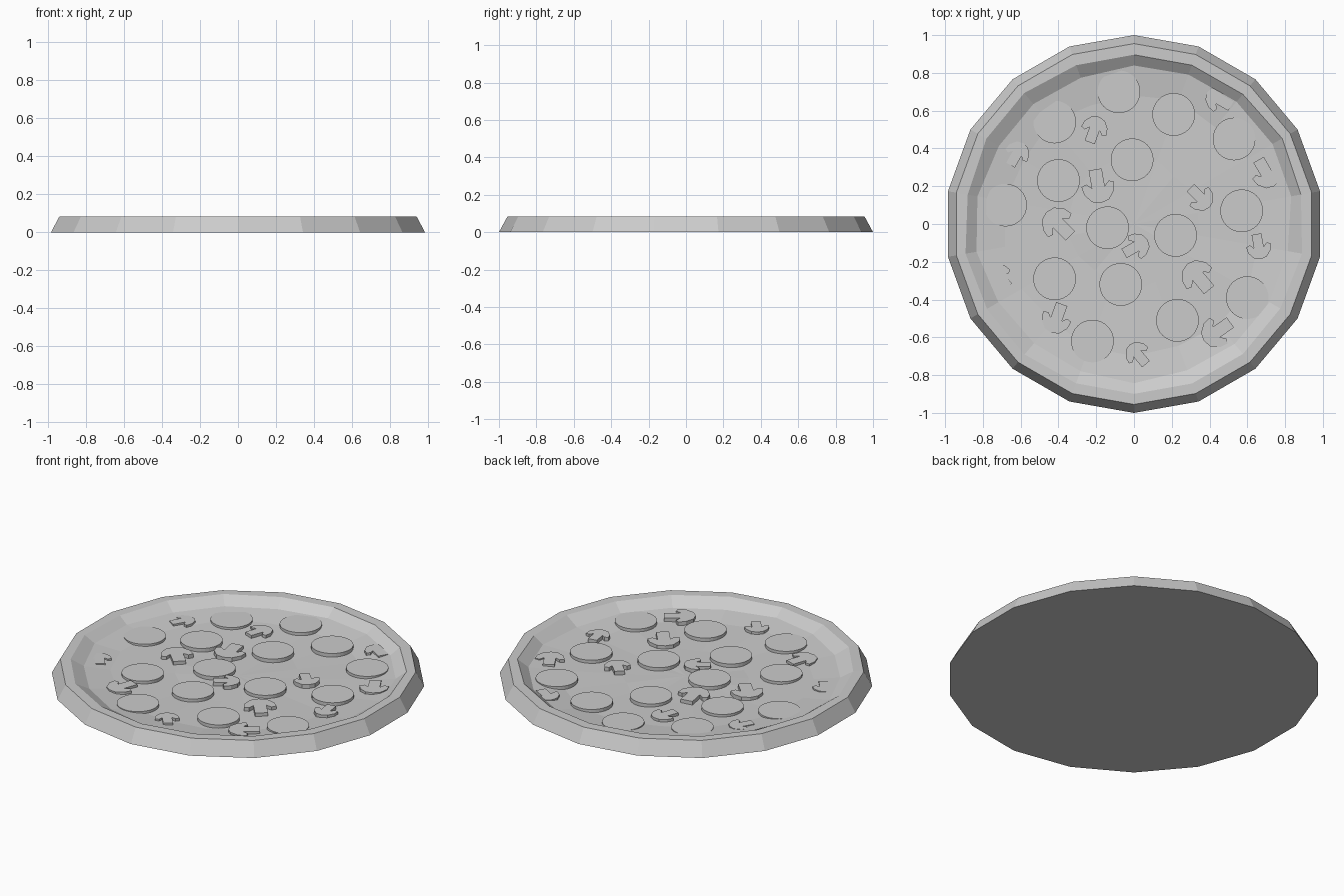
import bpy
import bmesh
import math
import random

random.seed(4)
cube = bpy.data.objects.get("Cube")
if cube:
    bpy.data.objects.remove(cube)

# One plain grey for everything
GREY = (0.6, 0.6, 0.6, 1)
mat = bpy.data.materials.new("plain grey")
mat.use_nodes = True
mat.diffuse_color = GREY
mat.node_tree.nodes["Principled BSDF"].inputs["Base Color"].default_value = GREY

SIDES = 18


def finish(bm, name):
    bmesh.ops.recalc_face_normals(bm, faces=bm.faces)
    mesh = bpy.data.meshes.new(name)
    bm.to_mesh(mesh)
    bm.free()
    mesh.materials.append(mat)
    obj = bpy.data.objects.new(name, mesh)
    bpy.context.collection.objects.link(obj)
    return obj


def ring(bm, radius, z, wobble=0.0, lift=0.0):
    verts = []
    for i in range(SIDES):
        a = math.pi / 2 + i * math.tau / SIDES
        r = radius + random.uniform(-wobble, wobble)
        h = z + random.uniform(-wobble, wobble) * 0.2 - lift * math.cos(a)
        verts.append(bm.verts.new((r * math.cos(a), r * math.sin(a), h)))
    return verts


def slab(name, outline, bottom, top):
    """Flat topping: an outline extruded upwards."""
    bm = bmesh.new()
    base = bm.faces.new([bm.verts.new((x, y, bottom)) for x, y in outline])
    ext = bmesh.ops.extrude_face_region(bm, geom=[base], use_keep_orig=True)
    for v in ext["geom"]:
        if isinstance(v, bmesh.types.BMVert):
            v.co.z = top
    return finish(bm, name)


# Crust rim, inner wall and uneven cheese floor as one faceted shell
bm = bmesh.new()
rings = [
    ring(bm, 1.0, 0.0),
    ring(bm, 0.955, 0.083),
    ring(bm, 0.90, 0.083, 0.006),
    ring(bm, 0.835, 0.042, 0.012, 0.004),
    ring(bm, 0.68, 0.025, 0.02, 0.003),
    ring(bm, 0.34, 0.02, 0.02),
]
for lower, upper in zip(rings, rings[1:]):
    for i in range(SIDES):
        j = (i + 1) % SIDES
        bm.faces.new((lower[i], lower[j], upper[j], upper[i]))
centre = bm.verts.new((0, 0, 0.021))
for i in range(SIDES):
    bm.faces.new((rings[-1][i], rings[-1][(i + 1) % SIDES], centre))
bm.faces.new(rings[0])
finish(bm, "crust_and_cheese")

# Round sausage slices
slices = [(-.42, .54), (.21, .58), (.53, .45), (-.40, .23), (-.68, .10),
          (.57, .07), (-.14, -.02), (.22, -.06), (-.42, -.29), (-.07, -.32),
          (.60, -.39), (.23, -.51), (-.22, -.62), (-.01, .34), (-.08, .70)]
circle = [(0.113 * math.cos(k * math.tau / 32), 0.113 * math.sin(k * math.tau / 32))
          for k in range(32)]
for n, (x, y) in enumerate(slices):
    slab(f"sausage_slice_{n + 1}", circle, 0.012, 0.04).location = (x, y, 0)

# Mushroom slices: x, y, direction of the cap, scale
mushrooms = [(-.21, .50, 70, .8), (.45, .66, 150, .8), (.70, .27, -60, .9),
             (.35, .14, -45, .8), (-.19, .20, -80, 1), (-.40, 0, 135, 1),
             (.01, -.12, 30, .8), (.66, -.12, -80, .75), (-.71, -.28, 130, .75),
             (.34, -.28, 130, 1), (-.41, -.50, -110, .9), (.44, -.57, -145, .95),
             (.02, -.69, 130, .75), (-.62, .37, 60, .75)]
half = [(.045, .078), (.08, .035), (.088, -.01), (.06, -.02), (.035, .005), (.035, -.09)]
profile = [(0, .09)] + half + [(-x, y) for x, y in reversed(half)]
for n, (x, y, heading, size) in enumerate(mushrooms):
    outline = [(px * size, py * size) for px, py in profile]
    piece = slab(f"mushroom_slice_{n + 1}", outline, 0.012, 0.042)
    piece.location = (x, y, 0)
    piece.rotation_euler.z = math.radians(heading - 90)
